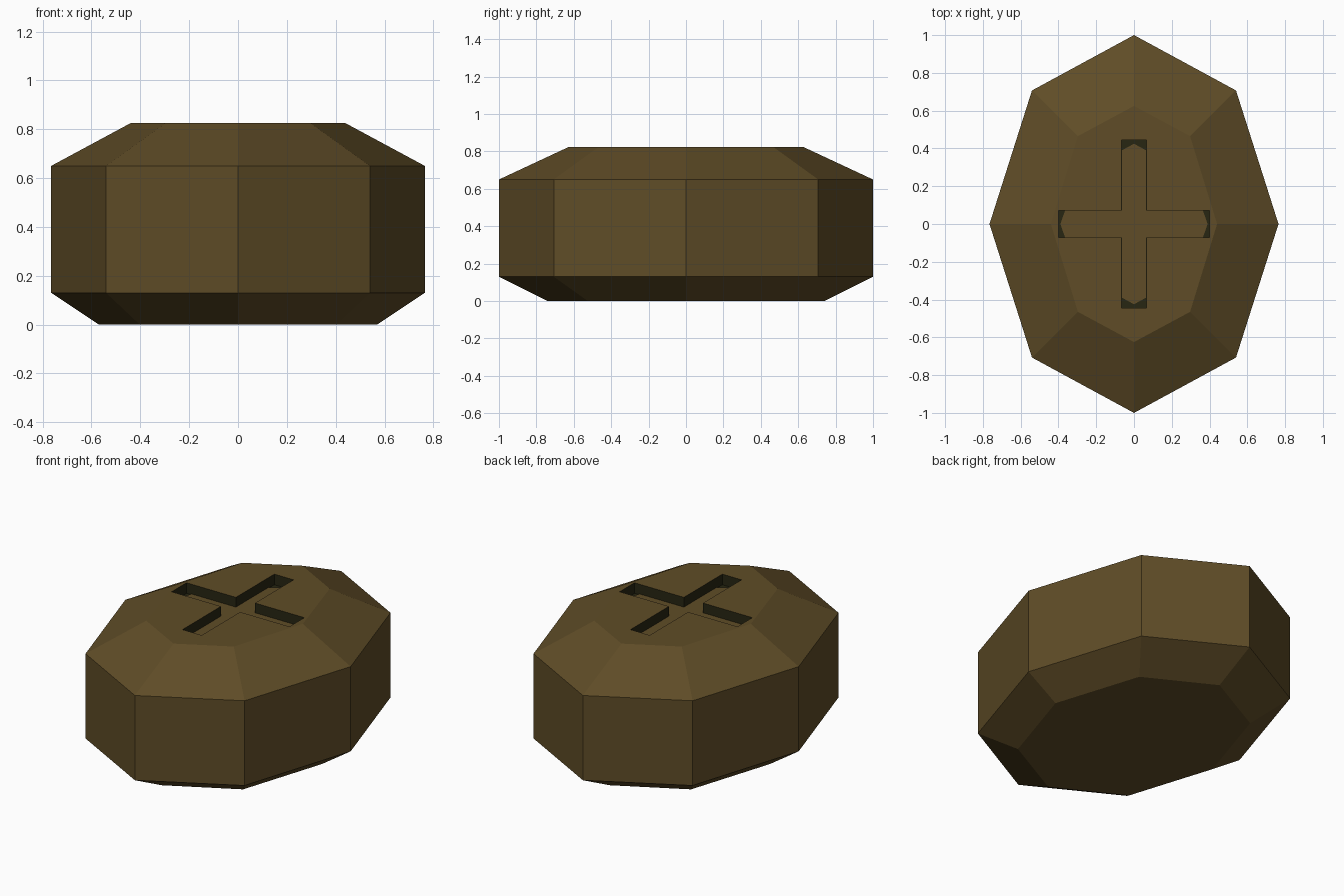
import bpy, bmesh

if "Cube" in bpy.data.objects:
    bpy.data.objects.remove(bpy.data.objects["Cube"])


def material(name, rgb):
    m = bpy.data.materials.new(name)
    m.diffuse_color = (*rgb, 1)
    m.use_nodes = True
    m.node_tree.nodes["Principled BSDF"].inputs["Base Color"].default_value = m.diffuse_color
    return m


BROWN = material("olive brown", (0.115, 0.073, 0.020))
DARK = material("dark olive", (0.020, 0.019, 0.006))


def loft(name, rings, mat_index=0):
    """Closed solid through a stack of (z, outline) rings."""
    bm = bmesh.new()
    loops = [[bm.verts.new((x, y, z)) for x, y in pts] for z, pts in rings]
    n = len(loops[0])
    for a, b in zip(loops, loops[1:]):
        for i in range(n):
            j = (i + 1) % n
            bm.faces.new((a[i], a[j], b[j], b[i]))
    bm.faces.new(loops[0][::-1])
    bm.faces.new(loops[-1])
    for f in bm.faces:
        f.material_index = mat_index
    me = bpy.data.meshes.new(name)
    bm.to_mesh(me)
    bm.free()
    me.materials.append(BROWN)
    me.materials.append(DARK)
    ob = bpy.data.objects.new(name, me)
    bpy.context.collection.objects.link(ob)
    return ob


def octagon(rx, ry, dx, dy):
    return [(rx, 0), (dx, dy), (0, ry), (-dx, dy),
            (-rx, 0), (-dx, -dy), (0, -ry), (dx, -dy)]


def cross(lx, ly, w, h, tip_x=None, tip_y=None):
    """Plus-shaped outline; tips give the arms pointed ends."""
    quarter = [(lx, h), (w, h), (w, ly)]
    pts = [(tip_x, 0)] if tip_x else []
    pts += quarter
    pts += [(0, tip_y)] if tip_y else []
    pts += [(-x, y) for x, y in quarter[::-1]]
    pts += [(-tip_x, 0)] if tip_x else []
    pts += [(-x, -y) for x, y in quarter]
    pts += [(0, -tip_y)] if tip_y else []
    pts += [(x, -y) for x, y in quarter[::-1]]
    return pts


# Faceted body
full = octagon(0.765, 1.0, 0.54, 0.707)
body = loft("body", [
    (0.0, octagon(0.57, 0.74, 0.402, 0.525)),
    (0.13, full),
    (0.65, full),
    (0.825, octagon(0.44, 0.625, 0.297, 0.465)),
])

# Cross-shaped slot cut into the top, with dark walls
slot = cross(0.40, 0.445, 0.065, 0.072)
cutter = loft("slot_cutter", [(0.76, slot), (0.95, slot)], 1)
cutter.hide_render = True
mod = body.modifiers.new("slot", 'BOOLEAN')
mod.operation = 'DIFFERENCE'
mod.solver = 'EXACT'
mod.object = cutter
bpy.context.view_layer.objects.active = body
body.select_set(True)
bpy.ops.object.modifier_apply(modifier="slot")
bpy.data.objects.remove(cutter)

# Brown slot floor, leaving dark corners at the arm ends
floor = cross(0.365, 0.39, 0.064, 0.071, 0.39, 0.425)
loft("slot_floor", [(0.76, floor), (0.766, floor)])
